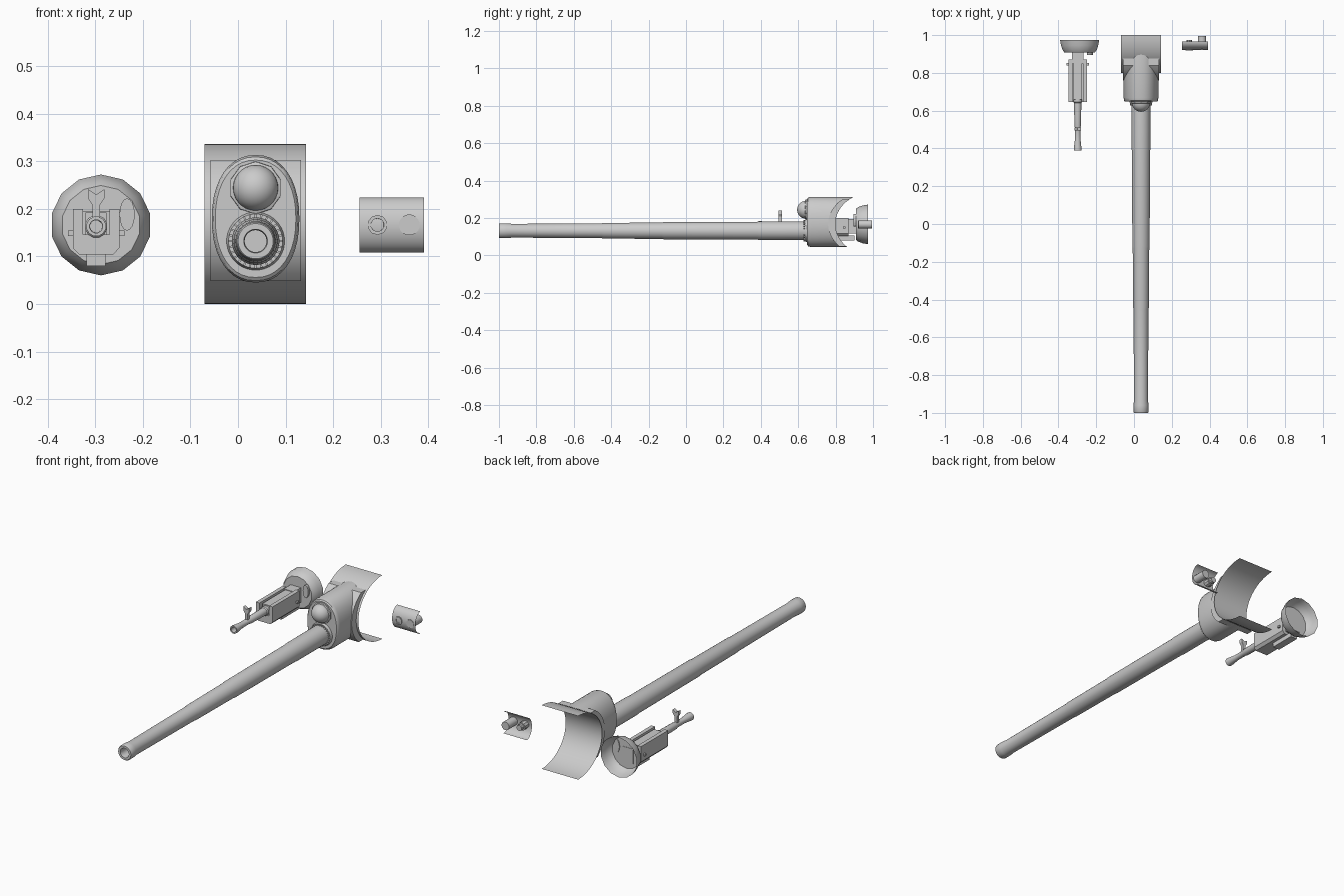
import bpy, bmesh, math

if "Cube" in bpy.data.objects:
    bpy.data.objects.remove(bpy.data.objects["Cube"])

grey = bpy.data.materials.new("light_grey")
grey.diffuse_color = (0.6, 0.6, 0.6, 1)
grey.use_nodes = True
grey.node_tree.nodes["Principled BSDF"].inputs["Base Color"].default_value = grey.diffuse_color


def finish(name, bm, angle=35, smooth=True):
    bmesh.ops.recalc_face_normals(bm, faces=bm.faces)
    me = bpy.data.meshes.new(name)
    bm.to_mesh(me)
    bm.free()
    me.materials.append(grey)
    ob = bpy.data.objects.new(name, me)
    bpy.context.collection.objects.link(ob)
    if smooth:
        bpy.ops.object.select_all(action='DESELECT')
        ob.select_set(True)
        bpy.context.view_layer.objects.active = ob
        bpy.ops.object.shade_smooth_by_angle(angle=math.radians(angle))
    return ob


def loft(name, rings, closed=True, cap0=True, cap1=True, smooth=True):
    """Skin a list of equal-length point rings."""
    bm = bmesh.new()
    vs = [[bm.verts.new(p) for p in ring] for ring in rings]
    n = len(vs[0])
    for a, b in zip(vs, vs[1:]):
        for i in range(n if closed else n - 1):
            j = (i + 1) % n
            bm.faces.new((a[i], a[j], b[j], b[i]))
    if cap0:
        bm.faces.new(vs[0])
    if cap1:
        bm.faces.new(vs[-1])
    return finish(name, bm, smooth=smooth)


def lathe(name, x, z, profile, n=24, cap0=True, cap1=True):
    """Revolve (radius, y) points about a line along y."""
    rings = [[(x + r * math.cos(math.tau * (i + .5) / n), y,
               z + r * math.sin(math.tau * (i + .5) / n)) for i in range(n)]
             for r, y in profile]
    return loft(name, rings, cap0=cap0, cap1=cap1)


def prism(name, pts, y0, y1):
    """Extrude an (x, z) outline along y."""
    return loft(name, [[(x, y, z) for x, z in pts] for y in (y0, y1)], smooth=False)


def rect(x0, x1, z0, z1):
    return [(x0, z0), (x1, z0), (x1, z1), (x0, z1)]


def sheet(name, x0, x1, zc, half, yback, depth, n=20):
    """Thin half-elliptic plate bulging towards the front."""
    arc = [(yback - depth * math.cos(t), zc + half * math.sin(t))
           for t in (math.pi * (i / n - .5) for i in range(n + 1))]
    return loft(name, [[(x, y, z) for y, z in arc] for x in (x0, x1)],
                closed=False, cap0=False, cap1=False)


# --- main gun ---
GX, GZ = 0.037, 0.132
PZ, PH, PD = 0.168, 0.168, 0.2


def plate_y(z):
    return 1 - PD * math.sqrt(max(0, 1 - ((z - PZ) / PH) ** 2))


lathe("barrel", GX, GZ, [
    (.050, .70), (.050, .40), (.048, .38), (.046, -.12), (.044, -.13), (.042, -.44),
    (.040, -.45), (.037, -.93), (.040, -.96), (.040, -.995), (.037, -1),
    (.025, -1), (.023, -.99), (.023, -.85)], 32)
lathe("barrel_collar", GX, GZ, [(.061, .70), (.061, .645), (.057, .635), (.046, .635)], 32,
      cap1=False)

# ribs around the collar
for i in range(28):
    a = math.tau * i / 28
    c, s = math.cos(a), math.sin(a)
    pts = [(GX + r * c - w * s, GZ + r * s + w * c)
           for r, w in ((.049, -.002), (.057, -.002), (.057, .002), (.049, .002))]
    prism("collar_rib", pts, .628, .637)

# curved shield at the rear of the mantlet
sheet("curved_shield", -.07, .143, PZ, PH, 1, PD, 28)

# curved backing block that follows the shield
zs = [.048 + .254 * i / 16 for i in range(17)]
section = [(plate_y(z) - .04, z) for z in zs] + [(plate_y(z) - .002, z) for z in reversed(zs)]
loft("mantlet_backing", [[(x, y, z) for y, z in section] for x in (-.058, .132)])


# oval mantlet whose rear edge meets the shield
def oval(scale, y=None, n=40):
    pts = []
    for i in range(n):
        c, s = math.cos(math.tau * i / n), math.sin(math.tau * i / n)
        e = 2 / 2.2
        x = GX + .092 * scale * math.copysign(abs(c) ** e, c)
        z = .179 + .134 * scale * math.copysign(abs(s) ** e, s)
        pts.append((x, plate_y(z) - .002 if y is None else y, z))
    return pts


loft("mantlet", [oval(.92, .648), oval(.97, .653), oval(1, .668), oval(1)], cap1=False)

# round housing above the barrel
bm = bmesh.new()
bmesh.ops.create_uvsphere(bm, u_segments=24, v_segments=14, radius=.048)
bmesh.ops.translate(bm, verts=bm.verts, vec=(GX, .642, .244))
finish("ball_housing", bm)
lathe("ball_collar", GX, .244, [(.057, .67), (.055, .64), (.048, .637)], 10)

# --- secondary gun ---
MX, MZ = -.298, .163
lathe("dish", -.288, .166, [(.106, .973), (.101, .945), (.093, .922), (.083, .908)], 14,
      cap0=False)
lathe("gun_tube", MX, MZ, [
    (.024, .91), (.024, .645), (.020, .64), (.018, .52), (.015, .51), (.015, .45),
    (.021, .40), (.021, .388), (.014, .388), (.013, .45)], 12)

# cradle: floor and two cheeks as one U-shaped profile, mirrored in x
half = [(.036, .104), (.049, .118), (.049, .199), (.028, .199), (.028, .146)]
prism("cradle", [(MX + x, z) for x, z in half] + [(MX - x, z) for x, z in reversed(half)],
      .645, .87)
prism("cradle_mount", rect(MX - .03, MX + .03, .118, .195), .85, .91)
prism("cradle_foot", rect(MX - .02, MX + .02, .08, .106), .76, .90)
prism("receiver", rect(MX - .022, MX + .022, .14, .192), .66, .91)
for s in (-1, 1):
    prism("trunnion_pin", rect(MX + s * .053 - .006, MX + s * .053 + .006, .143, .154), .84, .852)

# notched front sight
sight = [(.008, .175), (.008, .208), (.017, .222), (.017, .241)]
prism("front_sight", [(MX + x, z) for x, z in sight] + [(MX, .230)]
      + [(MX - x, z) for x, z in reversed(sight)], .494, .512)

# oval sighting port on the dish
prism("sight_port", [(-.233 + .016 * math.cos(math.tau * i / 16),
                      .188 + .034 * math.sin(math.tau * i / 16)) for i in range(16)],
      .896, .912)

# --- optics panel ---
sheet("optics_plate", .255, .391, .166, .058, .965, .043)
lathe("large_eyepiece", .36, .166, [(.022, .994), (.022, .921)], 16)
lathe("small_eyepiece", .293, .166, [
    (.015, .975), (.015, .955), (.021, .955), (.021, .919), (.014, .919), (.013, .945)], 10)
